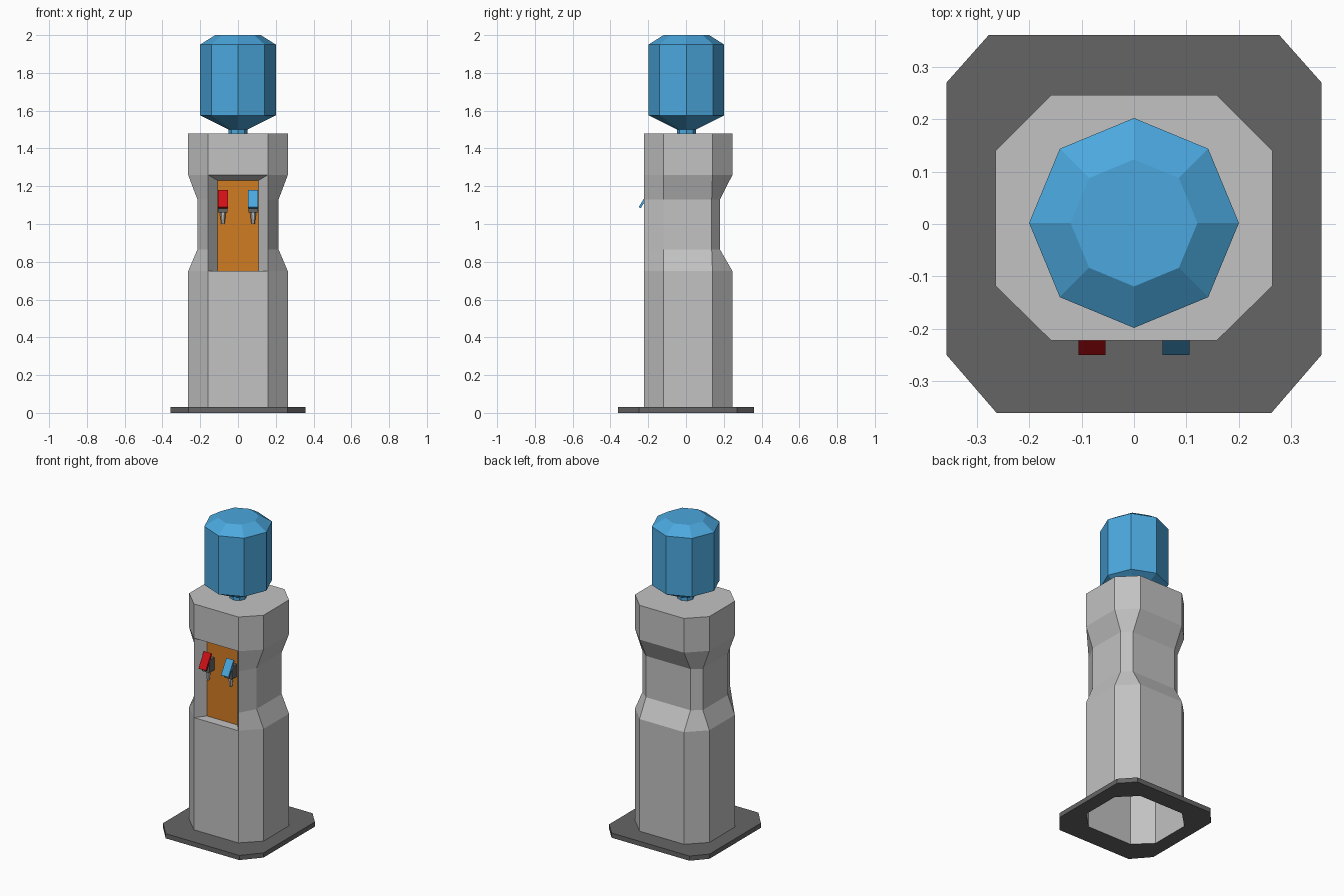
import bpy, math

if "Cube" in bpy.data.objects:
    bpy.data.objects.remove(bpy.data.objects["Cube"])


def material(name, rgb):
    m = bpy.data.materials.new(name)
    m.diffuse_color = (*rgb, 1)
    m.use_nodes = True
    m.node_tree.nodes["Principled BSDF"].inputs["Base Color"].default_value = m.diffuse_color
    return m


GREY = material("body_grey", (0.54, 0.54, 0.54))
DARK = material("dark_grey", (0.13, 0.13, 0.13))
BLUE = material("water_blue", (0.07, 0.39, 0.73))
RED = material("hot_red", (0.62, 0.005, 0.008))
ORANGE = material("panel_orange", (0.64, 0.2, 0.017))


def build(name, verts, faces, mat):
    me = bpy.data.meshes.new(name)
    me.from_pydata(verts, [], faces)
    me.materials.append(mat)
    ob = bpy.data.objects.new(name, me)
    bpy.context.collection.objects.link(ob)
    return ob


def loft(name, rings, mat, bottom=True, top=True, skip=lambda ring, side: False):
    """Skin a stack of equal-sized rings, each counter-clockwise from above."""
    n = len(rings[0])
    verts = [p for r in rings for p in r]
    faces = []
    for k in range(len(rings) - 1):
        for i in range(n):
            if not skip(k, i):
                j = (i + 1) % n
                faces.append((k*n + i, k*n + j, (k+1)*n + j, (k+1)*n + i))
    if bottom:
        faces.append(tuple(reversed(range(n))))
    if top:
        faces.append(tuple(range(len(verts) - n, len(verts))))
    return build(name, verts, faces, mat)


def octagon(z, front, back):
    """Chamfered rectangle from right-hand corner points; side 0 is the front."""
    (fx, fy), (fsx, fsy) = front
    (bx, by), (bsx, bsy) = back
    return [(-fx, fy, z), (fx, fy, z), (fsx, fsy, z), (bsx, bsy, z),
            (bx, by, z), (-bx, by, z), (-bsx, bsy, z), (-fsx, fsy, z)]


def circle(r, z, n=8, x=0.0, y=0.0):
    return [(x + r*math.cos(math.tau*i/n), y + r*math.sin(math.tau*i/n), z)
            for i in range(n)]


def wide(z):
    return octagon(z, ((0.158, -0.222), (0.264, -0.118)), ((0.158, 0.246), (0.264, 0.14)))


def waist(z):
    return octagon(z, ((0.158, -0.222), (0.215, -0.118)), ((0.158, 0.18), (0.215, 0.136)))


def foot(z):
    return octagon(z, ((0.262, -0.36), (0.357, -0.25)), ((0.277, 0.36), (0.357, 0.27)))


# Hollow body with a waist; the front is left open at the tap recess
loft("body", [wide(0), wide(0.75), waist(0.865), waist(1.13), wide(1.26), wide(1.48)],
     GREY, bottom=False, skip=lambda k, i: i == 0 and 1 <= k <= 3)

# Foot plate: a ring around the body
loft("foot_plate", [wide(0), foot(0), foot(0.03), wide(0.03)], DARK, bottom=False, top=False)

# Recess walls and coloured back panel
outer = [(-0.158, -0.222, 0.75), (0.158, -0.222, 0.75), (0.158, -0.222, 1.26), (-0.158, -0.222, 1.26)]
inner = [(-0.108, -0.16, 0.75), (0.108, -0.16, 0.75), (0.108, -0.16, 1.23), (-0.108, -0.16, 1.23)]
build("recess_walls", outer + inner,
      [(i, (i+1) % 4, (i+1) % 4 + 4, i + 4) for i in range(4)], GREY)
build("tap_panel", inner, [(0, 1, 2, 3)], ORANGE)


def prism_x(name, profile, x0, x1, mat):
    """Extrude a y-z profile (counter-clockwise seen from +x) along x."""
    return loft(name, [[(x, y, z) for y, z in profile] for x in (x0, x1)], mat)


# Taps: block, spout and slanted lever
for side, x, colour in (("hot", -0.08, RED), ("cold", 0.08, BLUE)):
    prism_x(side + "_tap_block", [(-0.213, 1.06), (-0.16, 1.06), (-0.16, 1.14), (-0.213, 1.14)],
            x - 0.025, x + 0.025, DARK)
    loft(side + "_spout", [circle(0.009, 1.0, 6, x, -0.187), circle(0.016, 1.06, 6, x, -0.187)], GREY)
    prism_x(side + "_lever", [(-0.25, 1.09), (-0.24, 1.083), (-0.185, 1.173), (-0.195, 1.18)],
            x - 0.026, x + 0.026, colour)

# Water bottle turned upside down
loft("bottle", [circle(r, z, y=0.002) for r, z in
                ((0.05, 1.48), (0.05, 1.5), (0.2, 1.575), (0.2, 1.95), (0.121, 2.0))], BLUE)
